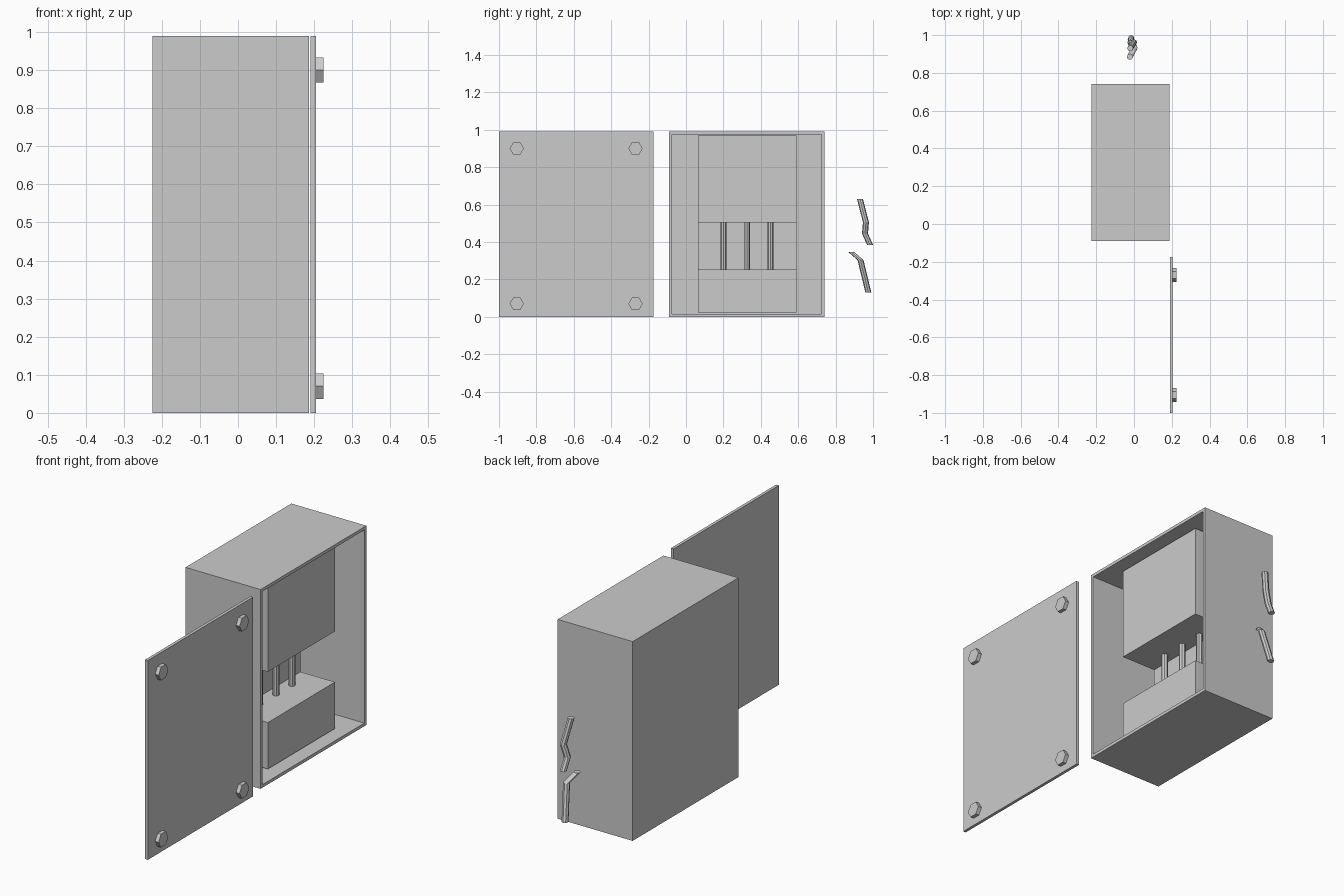
import bpy, bmesh, math

if "Cube" in bpy.data.objects:
    bpy.data.objects.remove(bpy.data.objects["Cube"])

grey = bpy.data.materials.new("plain_grey")
grey.diffuse_color = (0.6, 0.6, 0.6, 1)
grey.use_nodes = True
grey.node_tree.nodes["Principled BSDF"].inputs["Base Color"].default_value = grey.diffuse_color


def add(name, bm):
    bmesh.ops.recalc_face_normals(bm, faces=bm.faces)
    me = bpy.data.meshes.new(name)
    bm.to_mesh(me)
    bm.free()
    me.materials.append(grey)
    ob = bpy.data.objects.new(name, me)
    bpy.context.collection.objects.link(ob)
    return ob


def box_bm(lo, hi):
    bm = bmesh.new()
    bmesh.ops.create_cube(bm, size=1)
    for v in bm.verts:
        v.co = [(a + b) / 2 + c * (b - a) for a, b, c in zip(lo, hi, v.co)]
    return bm


def loft(name, rings):
    """Skin a list of rings and cap both ends."""
    bm = bmesh.new()
    vs = [[bm.verts.new(p) for p in r] for r in rings]
    n = len(vs[0])
    for a, b in zip(vs, vs[1:]):
        for i in range(n):
            j = (i + 1) % n
            bm.faces.new((a[i], a[j], b[j], b[i]))
    bm.faces.new(vs[0][::-1])
    bm.faces.new(vs[-1])
    return add(name, bm)


def tube(name, path, r, sides):
    """Horizontal circles swept along a path."""
    angles = [math.tau * i / sides for i in range(sides)]
    return loft(name, [[(x + r * math.cos(a), y + r * math.sin(a), z)
                        for a in angles] for x, y, z in path])


# Cabinet: hollow shell open towards +x
bm = box_bm((-0.225, -0.09, 0), (0.187, 0.74, 0.99))
bm.faces.ensure_lookup_table()
front = max(bm.faces, key=lambda f: f.calc_center_median().x)
bmesh.ops.inset_region(bm, faces=[front], thickness=0.022)
hole = bmesh.ops.extrude_discrete_faces(bm, faces=[front])["faces"][0]
bmesh.ops.translate(bm, verts=hole.verts, vec=(-0.39, 0, 0))
add("cabinet_shell", bm)

# Inner unit: C-shaped block with a recess in the middle
profile = [(-0.203, 0.022), (0.12, 0.022), (0.12, 0.253), (-0.07, 0.253),
           (-0.07, 0.505), (0.12, 0.505), (0.12, 0.968), (-0.203, 0.968)]
loft("inner_unit", [[(x, y, z) for x, z in profile] for y in (0.063, 0.59)])

# Rods bridging the recess
for i, y in enumerate((0.20, 0.327, 0.452)):
    tube(f"rod_{i + 1}", [(-0.02, y, 0.25), (-0.02, y, 0.508)], 0.0155, 8)

# Removed cover panel
add("cover_panel", box_bm((0.19, -1.0, 0), (0.205, -0.175, 0.99)))

# Hexagonal cover bolts
for i, y in enumerate((-0.905, -0.27)):
    for j, z in enumerate((0.07, 0.90)):
        loft(f"bolt_{i}{j}", [[(x, y + 0.038 * math.cos(k * math.pi / 3),
                                z + 0.038 * math.sin(k * math.pi / 3))
                               for k in range(6)] for x in (0.204, 0.224)])

# Loose bent wires behind the cabinet
tube("upper_wire", [(-0.02, 0.93, 0.63), (0.0, 0.962, 0.505),
                    (-0.018, 0.957, 0.445), (-0.015, 0.984, 0.385)], 0.016, 8)
tube("lower_wire", [(-0.022, 0.885, 0.345), (0.003, 0.933, 0.303),
                    (-0.018, 0.975, 0.13)], 0.016, 8)
